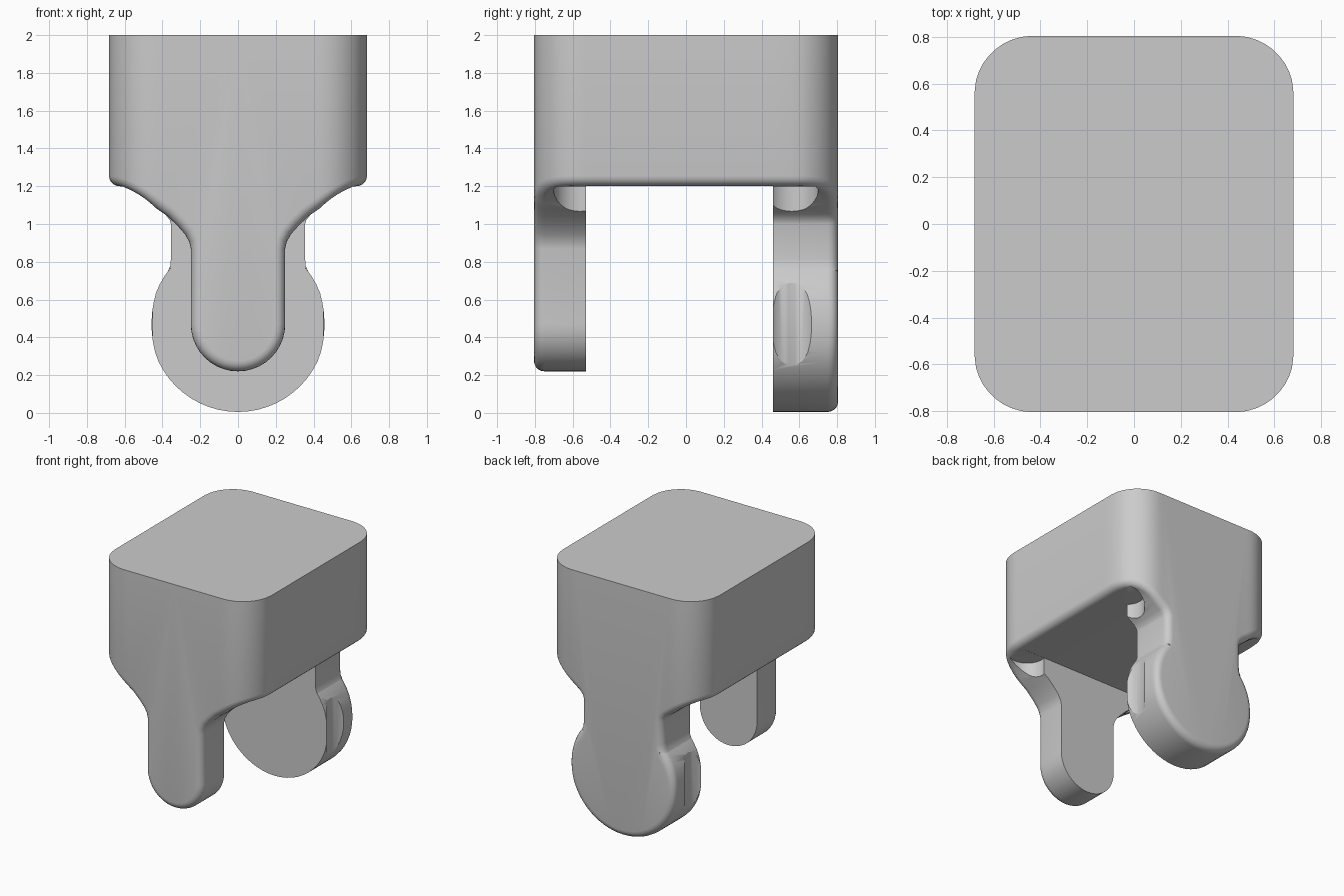
import bpy, bmesh
from math import sin, cos, asin, sqrt, radians, pi
from mathutils import Vector

if "Cube" in bpy.data.objects:
    bpy.data.objects.remove(bpy.data.objects["Cube"])

HX, HY, TOP, UNDER = 0.683, 0.805, 2.0, 1.2   # half sizes, top and underside heights
CR, R, SEG = 0.25, 0.055, 5                   # plan corner radius, edge rounding
CX, CY = HX - CR, HY - CR

bm = bmesh.new()


def face(pts):
    """Add a face, skipping repeated points."""
    clean = []
    for p in pts:
        if all((Vector(p) - Vector(c)).length > 1e-5 for c in clean):
            clean.append(p)
    if len(clean) > 2:
        bm.faces.new([bm.verts.new(p) for p in clean])


def wall(x, d):
    """Point on the rounded plan outline, inset by d."""
    if x <= CX:
        return x, HY - d
    a = asin(min(1, (x - CX) / CR))
    return CX + (CR - d) * sin(a), CY + (CR - d) * cos(a)


def arc(r, a0, a1, n):
    return [(r * cos(radians(a0 + (a1 - a0) * i / n)),
             0.47 + r * sin(radians(a0 + (a1 - a0) * i / n))) for i in range(n + 1)]


# shoulder shared by both legs, sampled around the plan corner
corner = []
for i in range(11):
    u = sin(radians(9 * i))
    corner.append((CX + CR * u, 1.083 + (UNDER - 1.083) * (1 - (1 - u) ** 1.6)))


def leg(lower, yi, s):
    """Right half of one leg with the wall above it; s is the y direction."""
    prof = lower + corner
    n, i0 = len(prof), len(lower)
    norms = []
    for i in range(n):
        a, b = prof[max(i - 1, 0)], prof[min(i + 1, n - 1)]
        t = Vector((b[0] - a[0], b[1] - a[1])).normalized()
        norms.append((-t.y, t.x) if 0 < i < n - 1 else (0, 1))
    # rounded outer edge rings
    rings = []
    for k in range(SEG + 1):
        t = pi / 2 * k / SEG
        off, d = R * (1 - cos(t)), R * (1 - sin(t))
        off, d = R * (1 - cos(t)), R * (1 - sin(t))
        ring = []
        for (x, z), (nx, nz) in zip(prof, norms):
            wx, wy = wall(max(0, x + nx * off), d)
            ring.append((wx, s * wy, z + nz * off))
        rings.append(ring)
    inner = [(p[0], s * yi, p[2]) for p in rings[0]]
    rings.insert(0, inner)
    for ra, rb in zip(rings, rings[1:]):
        for i in range(n - 1):
            face([ra[i], ra[i + 1], rb[i + 1], rb[i]])
    # outer cap and the strips that rise from the shoulder
    out = rings[-1]
    tops = [(p[0], p[1], TOP) for p in out[i0:]]
    face(out[:i0 + 1] + [tops[0], (0, s * HY, TOP)])
    for i in range(i0, n - 1):
        face([out[i], out[i + 1], tops[i + 1 - i0], tops[i - i0]])
    # inner face and the short straight end of the side wall
    face(inner + [(0, s * yi, UNDER)])
    col = [r[-1] for r in rings[1:]] + [tops[-1]]
    end = [(p[0], s * yi, p[2]) for p in col]
    for i in range(len(col) - 1):
        face([col[i], col[i + 1], end[i + 1], end[i]])
    return [(0, s * HY, TOP)] + tops + [end[-1]], [(0, s * yi, UNDER)] + end


# narrow front leg, wide round back leg
front = arc(0.25, -90, 0, 10) + [(0.25, 0.87), (0.258, 0.905), (0.28, 0.945),
                                 (0.32, 0.99), (0.375, 1.043)]
back = arc(0.465, -90, 40, 20) + [(0.37, 0.752), (0.358, 0.78), (0.355, 0.82),
                                  (0.355, 1.0), (0.362, 1.022), (0.385, 1.05)]
top_f, col_f = leg(front, 0.53, -1)
top_b, col_b = leg(back, 0.46, 1)

# top, underside and sides between the legs
face(top_f + top_b[::-1])
for i in range(len(col_f) - 1):
    face([col_f[i], col_f[i + 1], col_b[i + 1], col_b[i]])

# mirror to the left side and weld
dup = bmesh.ops.duplicate(bm, geom=bm.verts[:] + bm.edges[:] + bm.faces[:])["geom"]
for v in dup:
    if isinstance(v, bmesh.types.BMVert):
        v.co.x *= -1
bmesh.ops.remove_doubles(bm, verts=bm.verts[:], dist=1e-4)
bmesh.ops.recalc_face_normals(bm, faces=bm.faces[:])
mesh = bpy.data.meshes.new("forked_block")
bm.to_mesh(mesh)
bm.free()
block = bpy.data.objects.new("forked_block", mesh)
bpy.context.collection.objects.link(block)
bpy.context.view_layer.objects.active = block

# four upright round grooves beside the legs
for x in (-0.55, 0.55):
    for y in (-0.56, 0.56):
        z0, z1 = -0.2, UNDER - 0.001
        bpy.ops.mesh.primitive_cylinder_add(vertices=48, radius=0.14, depth=z1 - z0,
                                            location=(x, y, (z0 + z1) / 2))
        cutter = bpy.context.object
        cutter.name = "groove_cutter"
        cutter.hide_render = True
        bpy.context.view_layer.objects.active = block
        mod = block.modifiers.new("groove", 'BOOLEAN')
        mod.operation, mod.solver, mod.object = 'DIFFERENCE', 'EXACT', cutter
        bpy.ops.object.modifier_apply(modifier=mod.name)
        bpy.data.objects.remove(cutter)

bpy.ops.object.select_all(action='DESELECT')
block.select_set(True)
bpy.context.view_layer.objects.active = block
bpy.ops.object.shade_smooth_by_angle(angle=radians(30))
